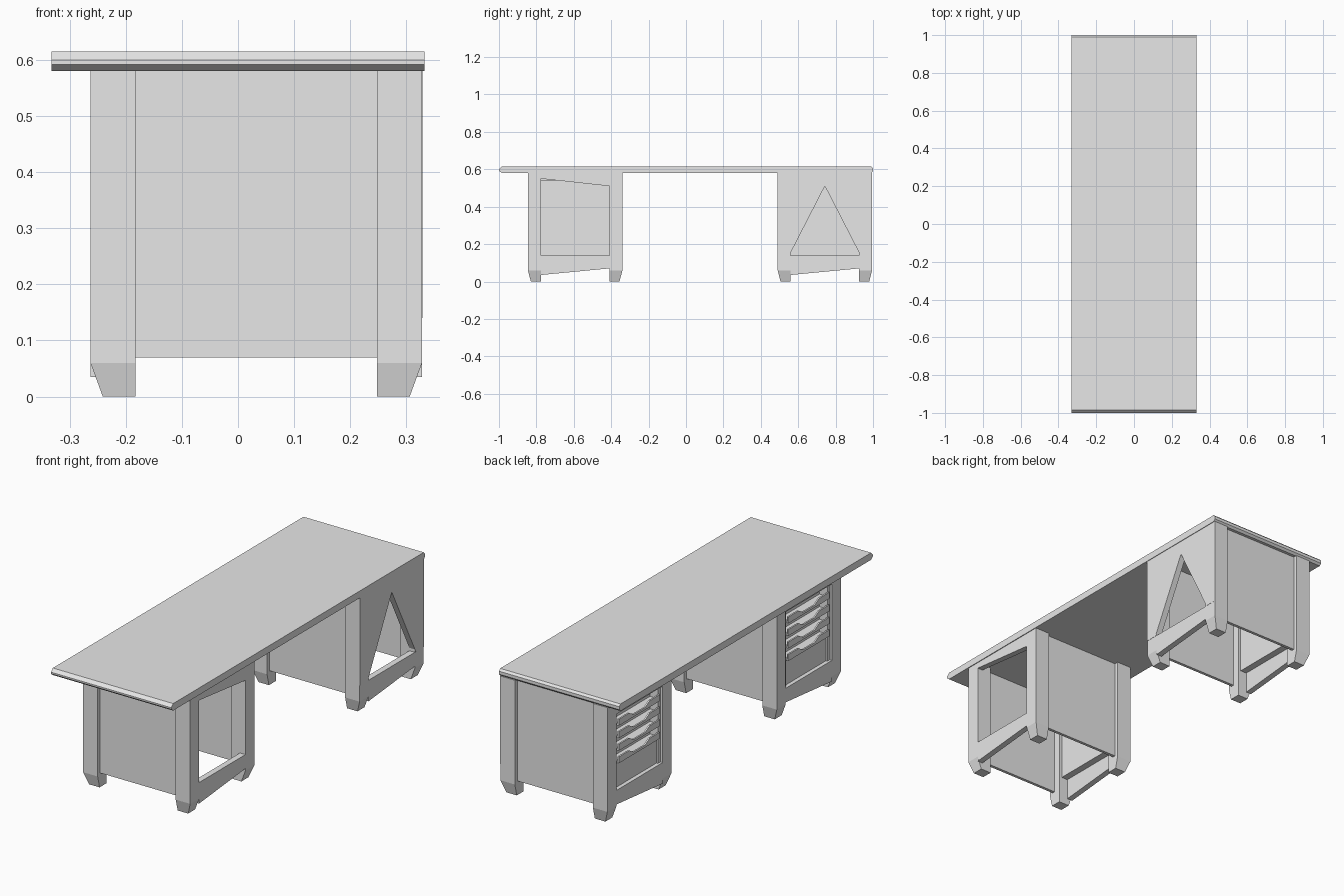
import bpy
import bmesh
from mathutils import Vector

cube = bpy.data.objects.get("Cube")
if cube:
    bpy.data.objects.remove(cube, do_unlink=True)

GREY = (0.8, 0.8, 0.8, 1)
grey = bpy.data.materials.new("plain_grey")
grey.use_nodes = True
grey.diffuse_color = GREY
grey.node_tree.nodes["Principled BSDF"].inputs["Base Color"].default_value = GREY

TOP = 0.58          # underside of the desk top
X0, X1 = -0.263, 0.328   # pedestal faces
LEG_X, LEG_Y = 0.08, 0.07


def finish(name, bm):
    bmesh.ops.recalc_face_normals(bm, faces=bm.faces)
    mesh = bpy.data.meshes.new(name)
    bm.to_mesh(mesh)
    bm.free()
    mesh.materials.append(grey)
    obj = bpy.data.objects.new(name, mesh)
    bpy.context.scene.collection.objects.link(obj)
    return obj


def extrude(name, outline, start, depth):
    """Extrude an outline of points along a depth vector."""
    bm = bmesh.new()
    face = bm.faces.new([bm.verts.new(Vector(p) + Vector(start)) for p in outline])
    new = bmesh.ops.extrude_face_region(bm, geom=[face])["geom"]
    verts = [v for v in new if isinstance(v, bmesh.types.BMVert)]
    bmesh.ops.translate(bm, verts=verts, vec=depth)
    return finish(name, bm)


def plate_x(name, yz, xa, xb):
    return extrude(name, [(0, y, z) for y, z in yz], (xa, 0, 0), (xb - xa, 0, 0))


def box(name, xa, xb, ya, yb, za, zb):
    return plate_x(name, [(ya, za), (yb, za), (yb, zb), (ya, zb)], xa, xb)


def leg(name, xa, xb, ya, yb, side_x, side_y):
    """Square post whose foot tapers in from the two outer faces."""
    bm = bmesh.new()
    rings = []
    for z, cut in ((0, 0.022), (0.06, 0), (TOP, 0)):
        xs = (xa + cut * (side_x < 0), xb - cut * (side_x > 0))
        ys = (ya + cut * 0.7 * (side_y < 0), yb - cut * 0.7 * (side_y > 0))
        corners = ((0, 0), (1, 0), (1, 1), (0, 1))
        rings.append([bm.verts.new((xs[i], ys[j], z)) for i, j in corners])
    bm.faces.new(rings[0])
    bm.faces.new(rings[-1])
    for low, high in zip(rings, rings[1:]):
        for k in range(4):
            n = (k + 1) % 4
            bm.faces.new((low[k], low[n], high[n], high[k]))
    finish(name, bm)


def pedestal(tag, y0, y1, triangle):
    a, b = y0 + LEG_Y, y1 - LEG_Y
    mid = (y0 + y1) / 2

    # corner legs
    for xn, xa, xb, sx in (("left", X1 - LEG_X, X1, 1), ("right", X0, X0 + LEG_X, -1)):
        leg(f"{tag}_{xn}_front_leg", xa, xb, y0, a, sx, -1)
        leg(f"{tag}_{xn}_back_leg", xa, xb, b, y1, sx, 1)

    # recessed end panels
    for pn, ya in (("front", y0 + 0.02), ("back", y1 - 0.035)):
        box(f"{tag}_{pn}_end_panel", X0 + 0.04, X1 - 0.04, ya, ya + 0.015, 0.07, TOP)

    # sloping bottom rails on both long faces
    rail = [(a, 0.035), (b, 0.07), (b, 0.14), (a, 0.14)]
    plate_x(f"{tag}_left_bottom_rail", rail, X1 - 0.03, X1)
    plate_x(f"{tag}_right_bottom_rail", rail, X0, X0 + 0.03)
    box(f"{tag}_right_top_rail", X0, X0 + 0.03, a, b, 0.52, TOP)

    # left face: triangular opening or open frame
    if triangle:
        for pn, edge, base in (("front", y0, mid - 0.19), ("back", y1, mid + 0.19)):
            side = [(edge, 0.14), (base, 0.14), (mid, 0.51), (mid, TOP), (edge, TOP)]
            plate_x(f"{tag}_{pn}_triangle_panel", side, X1 - 0.03, X1 + 0.001)
    else:
        head = [(a, 0.55), (b, 0.51), (b, TOP), (a, TOP)]
        plate_x(f"{tag}_left_top_rail", head, X1 - 0.03, X1)

    # drawer backing behind the right face, with inner stiles
    back_x = X0 + 0.055
    box(f"{tag}_drawer_back", back_x, back_x + 0.01, a, b, 0.14, 0.54)
    for pn, ya in (("front", a), ("back", b - 0.02)):
        box(f"{tag}_{pn}_drawer_stile", X0 + 0.012, back_x, ya, ya + 0.02, 0.14, 0.52)

    # lower drawer front and four trays with a dipped lip
    ya, yb = a + 0.02, b - 0.02
    box(f"{tag}_drawer_front", X0 + 0.02, back_x, ya, yb, 0.14, 0.26)
    for i in range(4):
        z = 0.28 + i * 0.0625
        box(f"{tag}_tray_{i + 1}", X0 + 0.004, back_x, ya, yb, z - 0.012, z - 0.004)
        lip = [(ya, z - 0.012), (yb, z - 0.012), (yb, z + 0.02), (mid + 0.08, z + 0.02),
               (mid + 0.045, z), (mid - 0.045, z), (mid - 0.08, z + 0.02), (ya, z + 0.02)]
        plate_x(f"{tag}_tray_lip_{i + 1}", lip, X0, X0 + 0.008)


# desk top with bevelled ends
profile = [(-1, 0.6), (-0.985, 0.615), (0.99, 0.615), (1, 0.605),
           (1, 0.59), (0.99, TOP), (-0.985, TOP), (-1, 0.592)]
plate_x("desk_top", profile, -0.332, 0.332)

pedestal("front_pedestal", -0.845, -0.34, False)
pedestal("back_pedestal", 0.49, 0.995, True)
